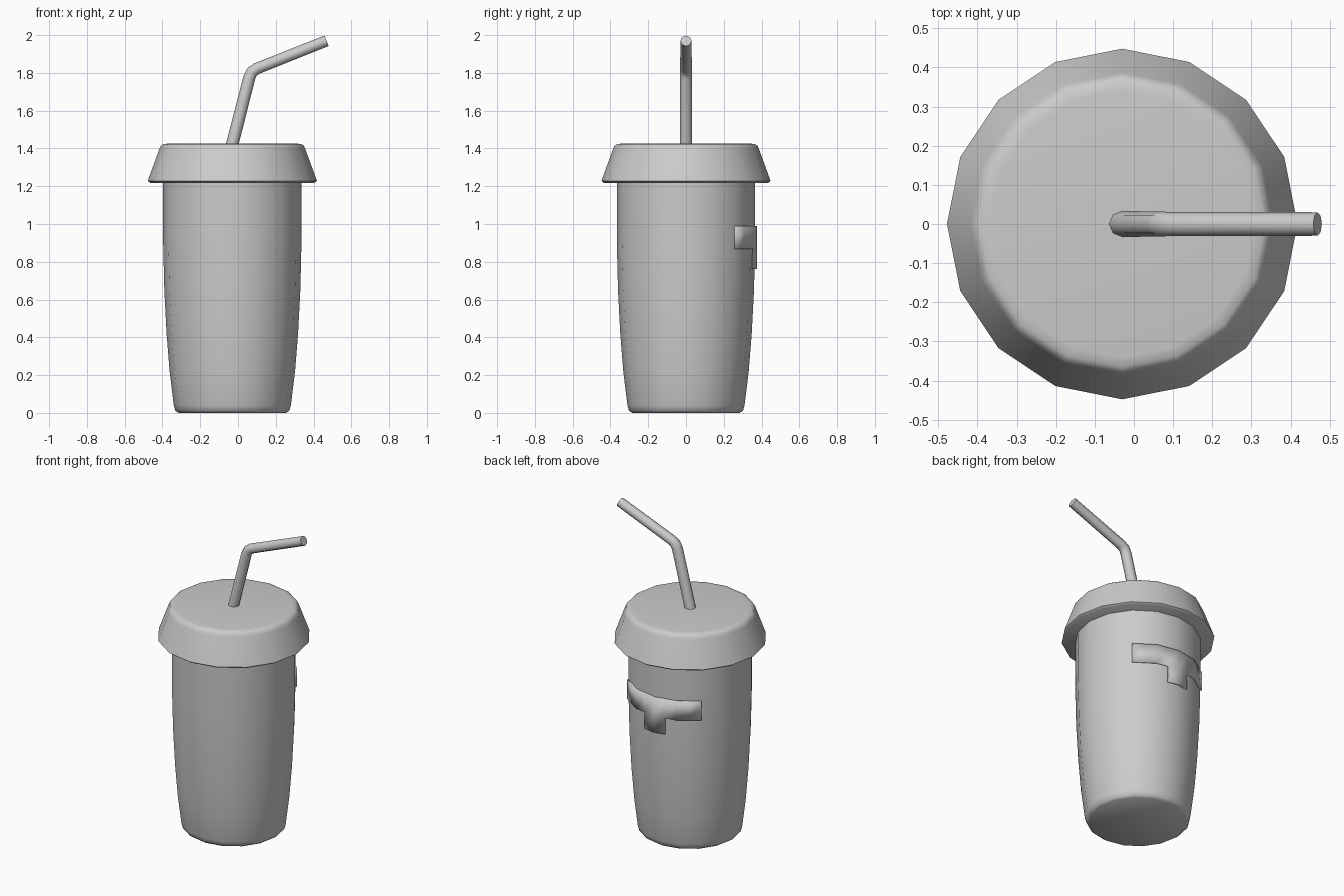
import bpy, bmesh, math
from mathutils import Vector

if "Cube" in bpy.data.objects:
    bpy.data.objects.remove(bpy.data.objects["Cube"], do_unlink=True)

SIDES = 16
CENTRE_X = -0.03

grey = bpy.data.materials.new("plain grey")
grey.use_nodes = True
grey.diffuse_color = (0.6, 0.6, 0.6, 1)
grey.node_tree.nodes["Principled BSDF"].inputs["Base Color"].default_value = (0.6, 0.6, 0.6, 1)


def finish(name, bm, smooth_angle):
    bmesh.ops.recalc_face_normals(bm, faces=bm.faces)
    mesh = bpy.data.meshes.new(name)
    bm.to_mesh(mesh)
    bm.free()
    mesh.materials.append(grey)
    obj = bpy.data.objects.new(name, mesh)
    bpy.context.collection.objects.link(obj)
    bpy.ops.object.select_all(action='DESELECT')
    obj.select_set(True)
    bpy.context.view_layer.objects.active = obj
    bpy.ops.object.shade_smooth_by_angle(angle=math.radians(smooth_angle))
    return obj


def skin(bm, rings):
    """Bridge closed rings of points and cap both ends."""
    loops = [[bm.verts.new(p) for p in ring] for ring in rings]
    count = len(loops[0])
    for low, high in zip(loops, loops[1:]):
        for i in range(count):
            j = (i + 1) % count
            bm.faces.new((low[i], low[j], high[j], high[i]))
    bm.faces.new(loops[0])
    bm.faces.new(loops[-1])


def polar(radius, angle, z):
    return Vector((CENTRE_X + radius * math.cos(angle), radius * math.sin(angle), z))


def lathe(name, profile, smooth_angle):
    bm = bmesh.new()
    skin(bm, [[polar(r, math.tau * i / SIDES, z) for i in range(SIDES)] for r, z in profile])
    return finish(name, bm, smooth_angle)


# Tapered cup with a softened foot
lathe("cup", [(0.285, 0.0), (0.302, 0.012), (0.31, 0.04), (0.332, 0.22), (0.348, 0.42),
              (0.36, 0.65), (0.366, 0.9), (0.366, 1.23)], 50)

# Flared lid with a rounded top rim
lathe("lid", [(0.435, 1.218), (0.448, 1.228), (0.387, 1.395), (0.379, 1.414),
              (0.365, 1.423), (0.34, 1.426)], 60)

# Bent straw, swept along its centre line with mitred rings
path = [Vector((x, 0, z)) for x, z in
        [(-0.036, 1.40), (0.06, 1.775), (0.073, 1.804), (0.1, 1.823), (0.469, 1.97)]]
bm = bmesh.new()
rings = []
for k, point in enumerate(path):
    before = (point - path[max(k - 1, 0)]).normalized()
    after = (path[min(k + 1, len(path) - 1)] - point).normalized()
    tangent = (before + after).normalized()
    across = Vector((0, 1, 0))
    normal = tangent.cross(across)
    radius = 0.033 - 0.003 * k / (len(path) - 1)
    rings.append([point + radius * (normal * math.cos(a) + across * math.sin(a))
                  for a in (math.tau * i / 8 for i in range(8))])
skin(bm, rings)
finish("straw", bm, 50)

# Thin raised label on the back: a strip with a tab hanging below its middle
HALF_STEP = math.pi / SIDES
bm = bmesh.new()


def label_point(step, radius, z):
    # Half steps lie on the middle of a flat side
    r = radius * (math.cos(HALF_STEP) if step % 2 else 1)
    return polar(r, step * HALF_STEP, z)


def cell(step, bottom, top):
    corners = [(step, bottom), (step + 1, bottom), (step + 1, top), (step, top)]
    bm.faces.new([bm.verts.new(label_point(s, 0.375, z)) for s, z in corners])


for step in range(4, 12):
    cell(step, 0.867, 0.99)
for step in (7, 8):
    cell(step, 0.763, 0.867)
bmesh.ops.remove_doubles(bm, verts=bm.verts, dist=0.0005)
bmesh.ops.recalc_face_normals(bm, faces=bm.faces)
label = finish("label", bm, 40)
# Give the label depth toward the cup wall
solid = label.modifiers.new("Depth", 'SOLIDIFY')
solid.thickness = 0.015
label_out = label.data.polygons[0].normal.dot(label.data.polygons[0].center - Vector((CENTRE_X, 0, 0.9)))
solid.offset = -1 if label_out > 0 else 1
